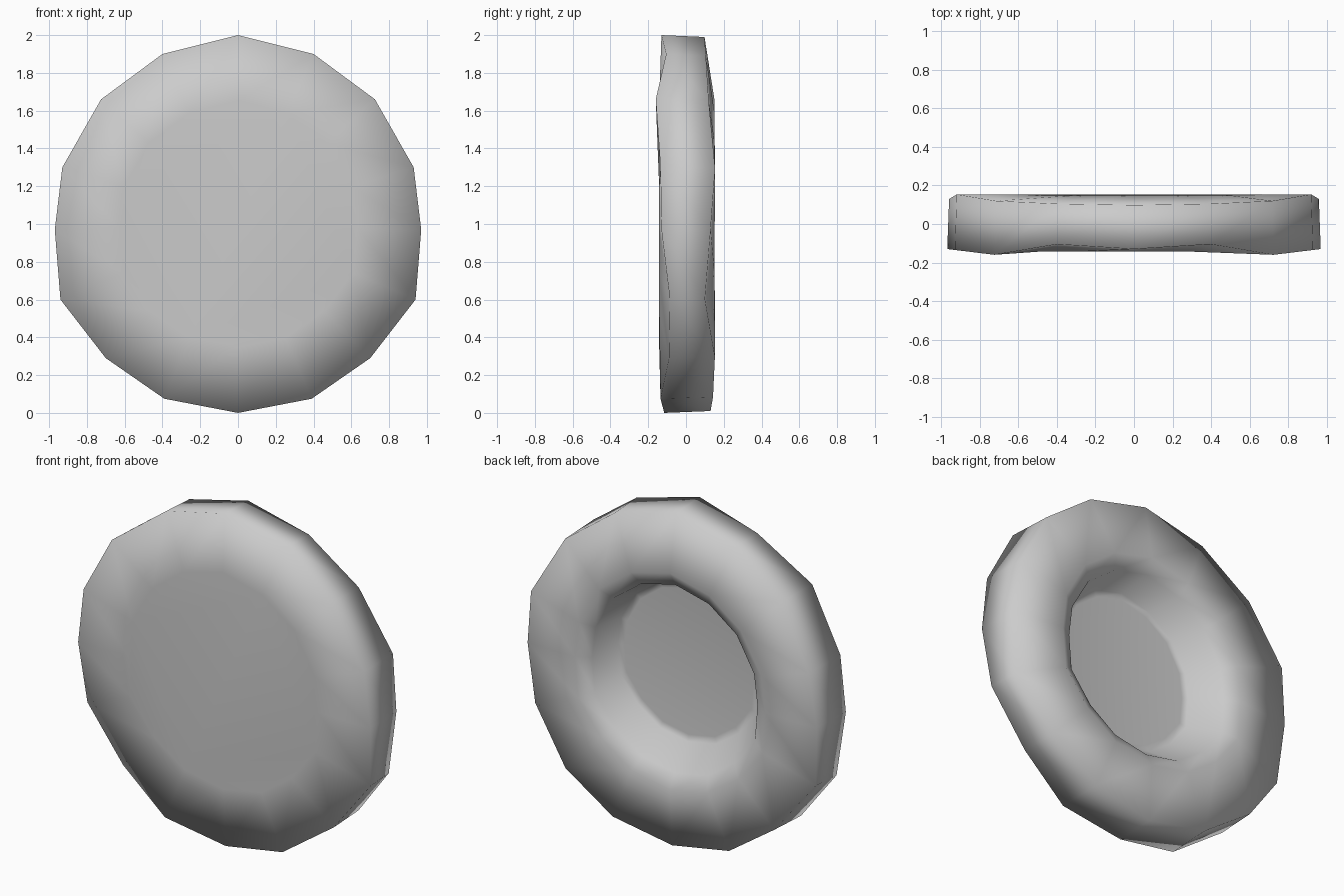
import bpy, bmesh

if "Cube" in bpy.data.objects:
    bpy.data.objects.remove(bpy.data.objects["Cube"])

# Half outline of the hand-shaped rim, top to bottom: x, z, front y, back y
half = [
    (0.00, 2.00, -0.130, 0.098),
    (0.40, 1.90, -0.105, 0.105),
    (0.725, 1.66, -0.160, 0.120),
    (0.93, 1.30, -0.135, 0.154),
    (0.97, 0.97, -0.130, 0.130),
    (0.94, 0.60, -0.085, 0.100),
    (0.70, 0.29, -0.090, 0.153),
    (0.39, 0.075, -0.135, 0.143),
    (0.00, 0.00, -0.115, 0.130),
]
outline = half + [(-x, z, f, b) for x, z, f, b in half[-2:0:-1]]

bm = bmesh.new()


def ring(scale, depth, dx=0.0, dz=0.0):
    """One 16-sided loop: the outline scaled about a centre at given y."""
    return [bm.verts.new((x * scale + dx, depth(f, b), 1 + (z - 1) * scale + dz))
            for x, z, f, b in outline]


# Flat front, straight side, rounded back rim and sunken flat back floor
rings = [
    ring(0.65, lambda f, b: -0.142),
    ring(1.00, lambda f, b: f),
    ring(0.99, lambda f, b: b),
    ring(0.65, lambda f, b: 0.152),
    ring(0.565, lambda f, b: 0.105),
    ring(0.48, lambda f, b: -0.065, 0.03, 0.03),
    ring(0.44, lambda f, b: -0.070, 0.03, 0.03),
]
n = len(outline)
for a, b in zip(rings, rings[1:]):
    for i in range(n):
        j = (i + 1) % n
        bm.faces.new((a[i], a[j], b[j], b[i]))
bm.faces.new(rings[0])
bm.faces.new(rings[-1])
bmesh.ops.recalc_face_normals(bm, faces=bm.faces)
for face in bm.faces:
    face.smooth = True

mesh = bpy.data.meshes.new("dished_disc")
bm.to_mesh(mesh)
bm.free()
disc = bpy.data.objects.new("dished_disc", mesh)
bpy.context.collection.objects.link(disc)
